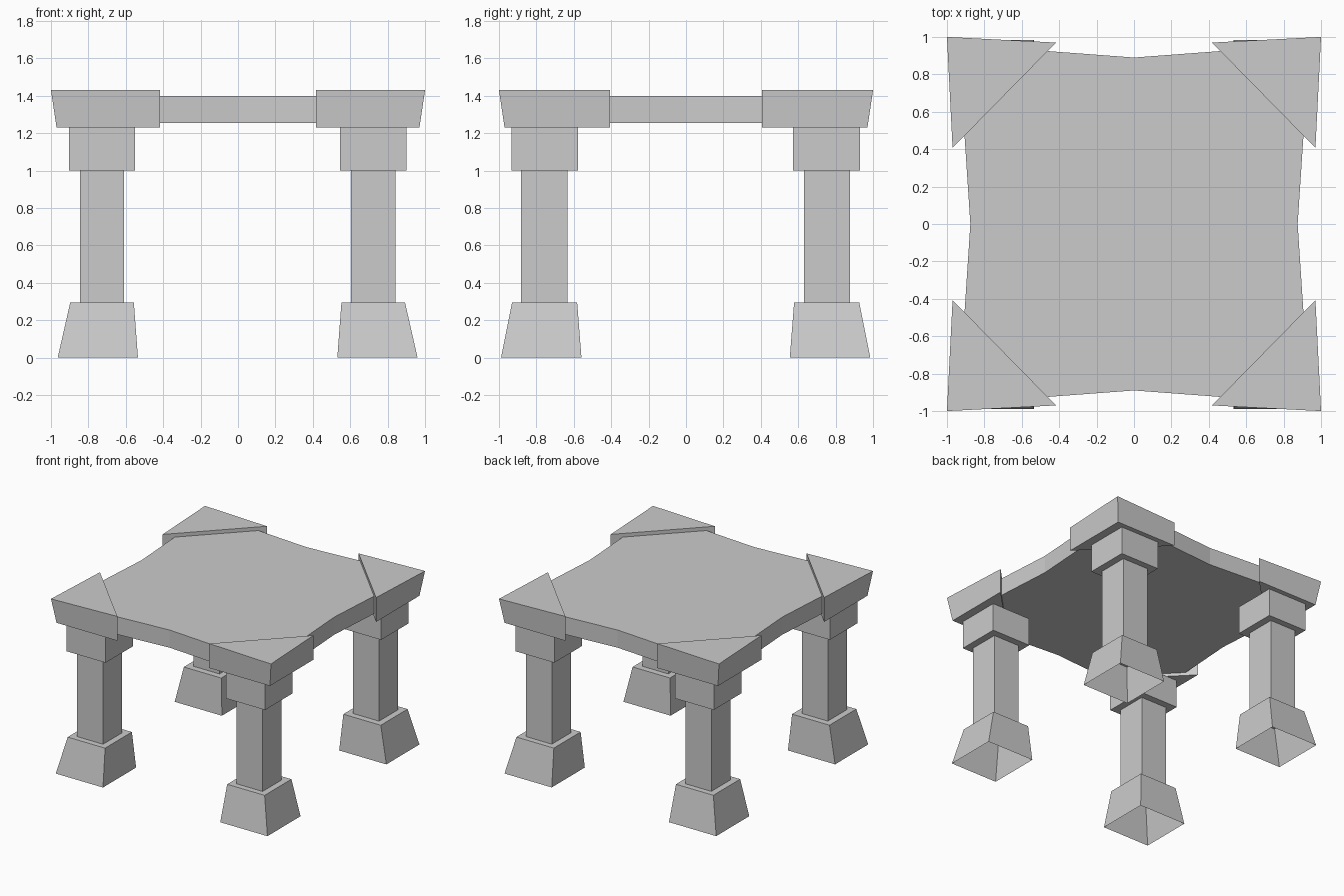
import bpy, bmesh

if "Cube" in bpy.data.objects:
    bpy.data.objects.remove(bpy.data.objects["Cube"])


def loft(name, rings, cap_bottom=True):
    """Join equal-sized point rings [(z, [(x, y), ...]), ...] into a flat-shaded object."""
    bm = bmesh.new()
    loops = [[bm.verts.new((x, y, z)) for x, y in pts] for z, pts in rings]
    n = len(loops[0])
    for low, high in zip(loops, loops[1:]):
        for i in range(n):
            j = (i + 1) % n
            bm.faces.new((low[i], low[j], high[j], high[i]))
    bm.faces.new(loops[-1])
    if cap_bottom:
        bm.faces.new(loops[0][::-1])
    bmesh.ops.recalc_face_normals(bm, faces=bm.faces)
    mesh = bpy.data.meshes.new(name)
    bm.to_mesh(mesh)
    bm.free()
    obj = bpy.data.objects.new(name, mesh)
    bpy.context.collection.objects.link(obj)
    return obj


def rect(x0, x1, y0, y1, sx, sy):
    """Rectangle in the +x +y quarter, reflected to the wanted quarter."""
    pts = [(x0, y0), (x1, y0), (x1, y1), (x0, y1)]
    return [(sx * x - 0.002, sy * y - 0.002) for x, y in pts]


# Leg profile: z, inner x, outer x, inner y, outer y (hollow flared foot, shaft, capital)
LEG = [
    (0.00, 0.533, 0.962, 0.557, 0.987),
    (0.295, 0.555, 0.895, 0.58, 0.928),
    (0.295, 0.607, 0.843, 0.632, 0.88),
    (1.00, 0.607, 0.843, 0.632, 0.88),
    (1.00, 0.548, 0.902, 0.575, 0.932),
    (1.23, 0.548, 0.902, 0.575, 0.932),
]
# Triangular corner block outlines
CORNER = [
    (1.23, [(0.97, 0.97), (0.417, 0.97), (0.97, 0.407)]),
    (1.43, [(1.0, 1.0), (0.417, 0.97), (0.97, 0.407)]),
]

for side, sx in (("left", -1), ("right", 1)):
    for end, sy in (("front", -1), ("back", 1)):
        loft(f"{end}_{side}_leg",
             [(z, rect(*r, sx, sy)) for z, *r in LEG], cap_bottom=False)
        loft(f"{end}_{side}_corner_block",
             [(z, [(sx * x, sy * y) for x, y in pts]) for z, pts in CORNER])

# Table top with slightly pinched-in sides
outline = [(0.875, 0), (0.938, 0.96), (0, 0.89), (-0.938, 0.96),
           (-0.875, 0), (-0.938, -0.96), (0, -0.89), (0.938, -0.96)]
loft("table_top", [(1.255, outline), (1.40, outline)])
